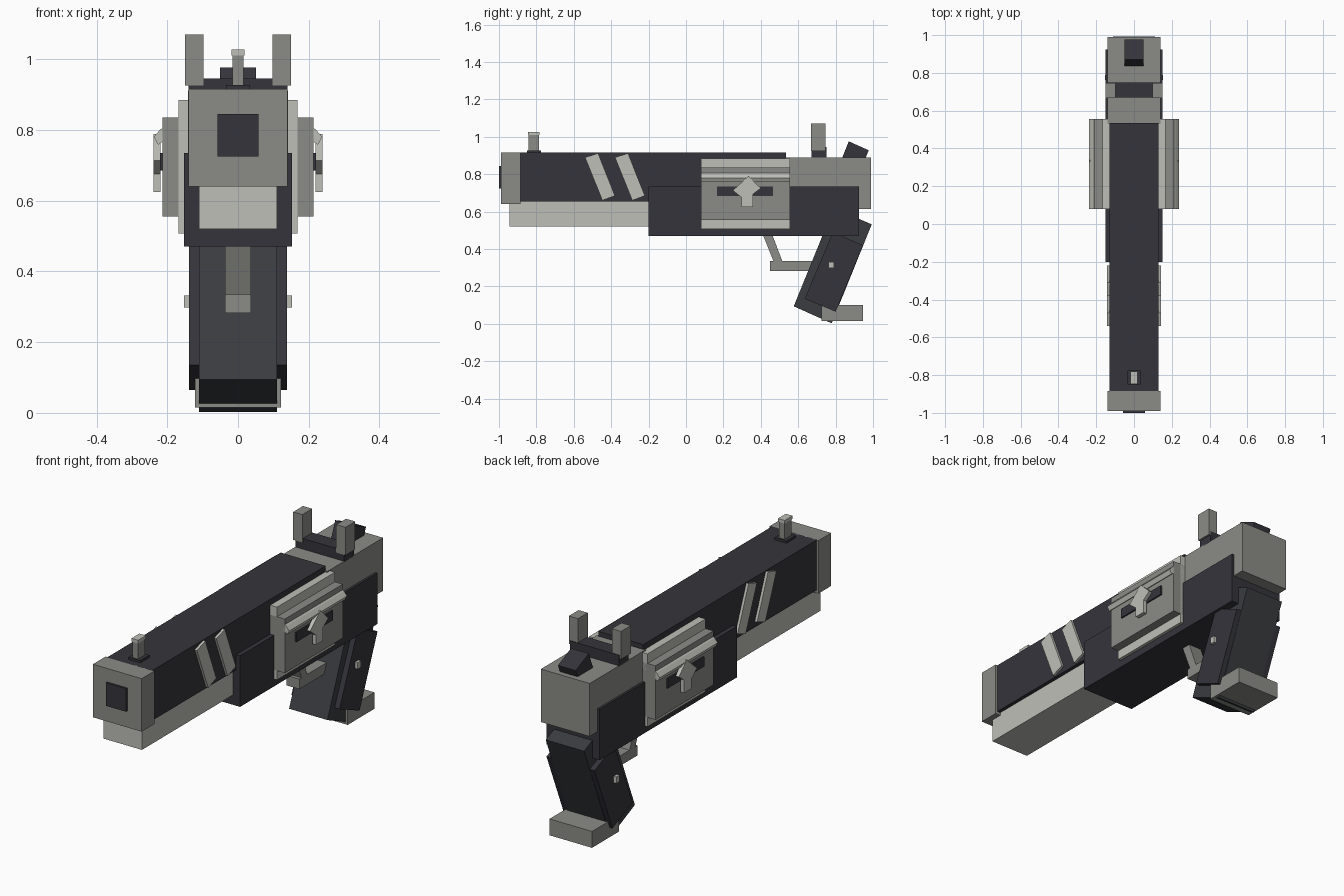
import bpy
import bmesh

cube = bpy.data.objects.get("Cube")
if cube:
    bpy.data.objects.remove(cube, do_unlink=True)


def material(name, rgb):
    m = bpy.data.materials.new(name)
    m.use_nodes = True
    m.diffuse_color = (*rgb, 1)
    m.node_tree.nodes["Principled BSDF"].inputs["Base Color"].default_value = (*rgb, 1)
    return m


DARK = material("dark gunmetal", (0.036, 0.034, 0.044))
GRIP = material("grip charcoal", (0.042, 0.045, 0.051))
GREY = material("steel grey", (0.26, 0.265, 0.24))
LIGHT = material("light steel", (0.52, 0.52, 0.48))


def prism(name, mat, points, lo, hi, axis="x"):
    """Extrude a profile along x (points are y, z) or along y (points are x, z)."""
    bm = bmesh.new()

    def ring(t):
        return [bm.verts.new((t, a, b) if axis == "x" else (a, t, b)) for a, b in points]

    first, last = ring(lo), ring(hi)
    bm.faces.new(first)
    bm.faces.new(last[::-1])
    for i in range(len(points)):
        j = (i + 1) % len(points)
        bm.faces.new((first[i], last[i], last[j], first[j]))
    bmesh.ops.recalc_face_normals(bm, faces=bm.faces)
    mesh = bpy.data.meshes.new(name)
    bm.to_mesh(mesh)
    bm.free()
    mesh.materials.append(mat)
    obj = bpy.data.objects.new(name, mesh)
    bpy.context.collection.objects.link(obj)
    return obj


def box(name, mat, x, y, z):
    return prism(name, mat, [(y[0], z[0]), (y[1], z[0]), (y[1], z[1]), (y[0], z[1])], *x)


def wide(name, mat, half, y, z):
    return box(name, mat, (-half, half), y, z)


def both_sides(obj):
    obj.modifiers.new("mirror", "MIRROR").use_axis = (True, False, False)


# Barrel and body
wide("muzzle_block", GREY, 0.14, (-0.99, -0.885), (0.64, 0.915))
wide("bore", DARK, 0.058, (-1.0, -0.98), (0.725, 0.845))
wide("slide", DARK, 0.129, (-0.89, 0.535), (0.655, 0.915))
wide("under_rail", LIGHT, 0.11, (-0.945, -0.19), (0.52, 0.657))
wide("lower_frame", DARK, 0.152, (-0.2, 0.925), (0.47, 0.735))
wide("rear_receiver", GREY, 0.14, (0.53, 0.99), (0.615, 0.89))

# Sights and hammer
wide("front_sight_base", DARK, 0.034, (-0.85, -0.775), (0.91, 0.927))
wide("front_sight_post", GREY, 0.016, (-0.843, -0.785), (0.92, 1.01))
wide("front_sight_tip", LIGHT, 0.019, (-0.846, -0.782), (1.01, 1.027))
wide("rear_sight_bar", DARK, 0.14, (0.67, 0.75), (0.885, 0.945))
both_sides(box("rear_sight_post", GREY, (0.097, 0.15), (0.667, 0.747), (0.925, 1.07)))
prism("hammer", DARK, [(0.82, 0.85), (0.945, 0.85), (0.977, 0.928), (0.87, 0.976)], -0.051, 0.051)

# Slanted plates on the slide
for i in range(2):
    s = 0.16 * i
    plate = prism(f"slanted_plate_{i + 1}", LIGHT,
                  [(-0.54 + s, 0.89), (-0.47 + s, 0.912), (-0.38 + s, 0.685), (-0.447 + s, 0.66)],
                  0.12, 0.142)
    both_sides(plate)

# Side panels with awning, slot and lever
span = (0.08, 0.555)
both_sides(box("side_panel_inner", LIGHT, (0.12, 0.168), span, (0.507, 0.885)))
both_sides(box("side_panel_outer", GREY, (0.12, 0.213), span, (0.555, 0.835)))
both_sides(prism("side_awning", LIGHT,
                 [(0.205, 0.812), (0.221, 0.8), (0.238, 0.78), (0.226, 0.758), (0.205, 0.772)],
                 *span, axis="y"))
both_sides(box("lever_slot", DARK, (0.208, 0.221), (0.165, 0.465), (0.685, 0.735)))
both_sides(prism("lever", LIGHT,
                 [(0.25, 0.714), (0.335, 0.789), (0.4, 0.725), (0.357, 0.693),
                  (0.357, 0.625), (0.298, 0.625), (0.298, 0.675)], 0.219, 0.239))

# Grip
prism("grip_core", GRIP, [(0.576, 0.094), (0.779, 0.003), (0.993, 0.532), (0.79, 0.62)], -0.11, 0.11)
both_sides(prism("grip_side", DARK,
                 [(0.635, 0.135), (0.8, 0.065), (0.947, 0.42), (0.785, 0.49)], 0.1, 0.138))
both_sides(box("grip_pin", LIGHT, (0.13, 0.153), (0.763, 0.79), (0.298, 0.332)))
wide("grip_base", GREY, 0.122, (0.725, 0.945), (0.015, 0.1))

# Trigger guard
prism("guard_front", GREY, [(0.41, 0.48), (0.46, 0.48), (0.517, 0.33), (0.47, 0.33)], -0.037, 0.037)
wide("guard_bottom", GREY, 0.037, (0.45, 0.72), (0.283, 0.335))
